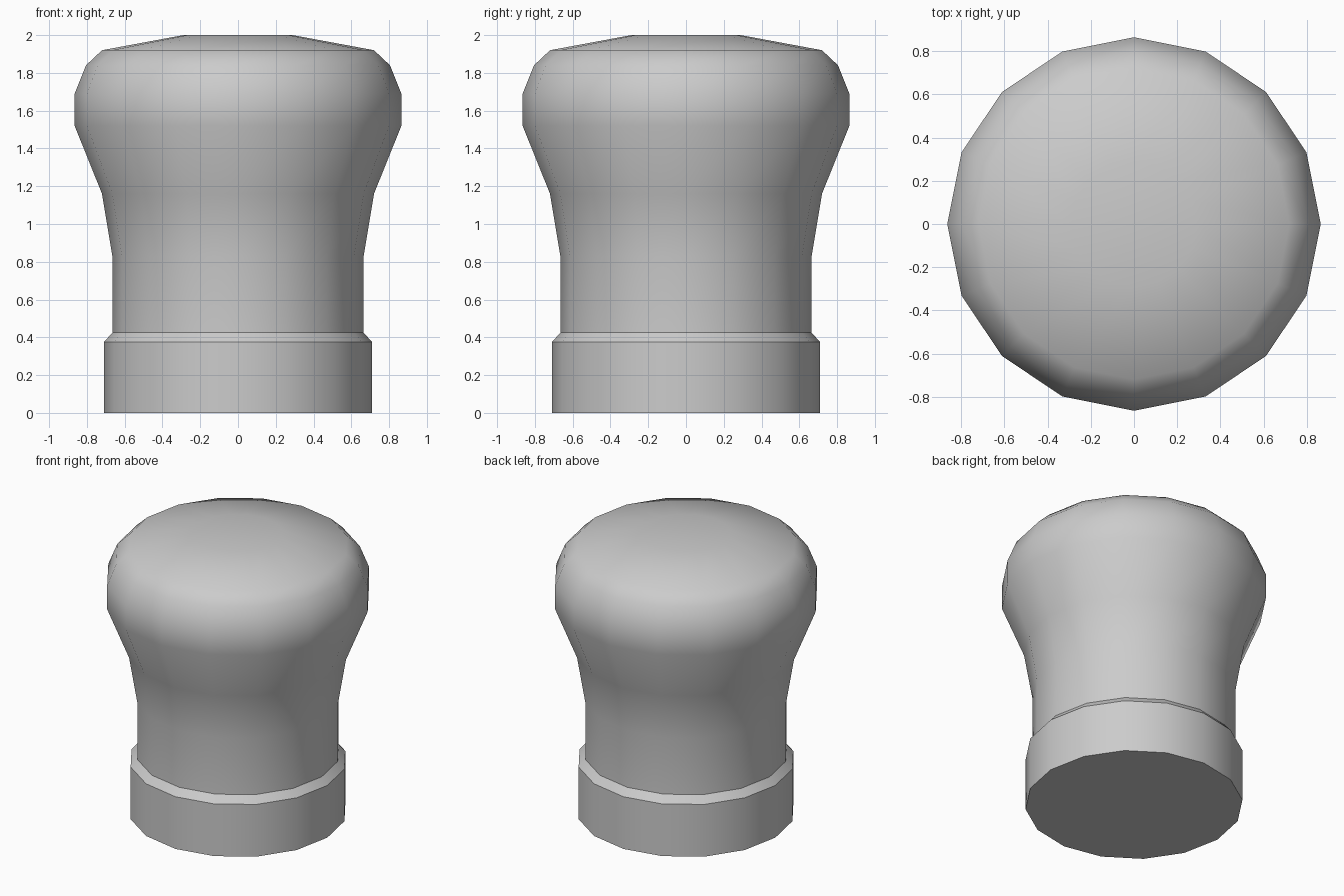
import bpy, bmesh
from math import cos, sin, pi, radians

if "Cube" in bpy.data.objects:
    bpy.data.objects.remove(bpy.data.objects["Cube"])

SIDES = 16

# Profile (radius, height): base collar, bevelled step, neck, flared head, shallow crown
profile = [(0.71, 0.0), (0.71, 0.375), (0.665, 0.425), (0.665, 0.83),
           (0.72, 1.16), (0.865, 1.52), (0.865, 1.69), (0.805, 1.84),
           (0.72, 1.92), (0.29, 2.0)]

bm = bmesh.new()
rings = [[bm.verts.new((r * cos(2 * pi * i / SIDES), r * sin(2 * pi * i / SIDES), z))
          for i in range(SIDES)] for r, z in profile]

# Walls between neighbouring rings
for low, high in zip(rings, rings[1:]):
    for i in range(SIDES):
        j = (i + 1) % SIDES
        bm.faces.new((low[i], low[j], high[j], high[i]))

# Flat underside and top
bm.faces.new(rings[0][::-1])
bm.faces.new(rings[-1])

mesh = bpy.data.meshes.new("knob")
bm.to_mesh(mesh)
bm.free()
knob = bpy.data.objects.new("knob", mesh)
bpy.context.collection.objects.link(knob)

# Smooth body, crisp edges on the collar
bpy.context.view_layer.objects.active = knob
knob.select_set(True)
bpy.ops.object.shade_smooth_by_angle(angle=radians(37))
